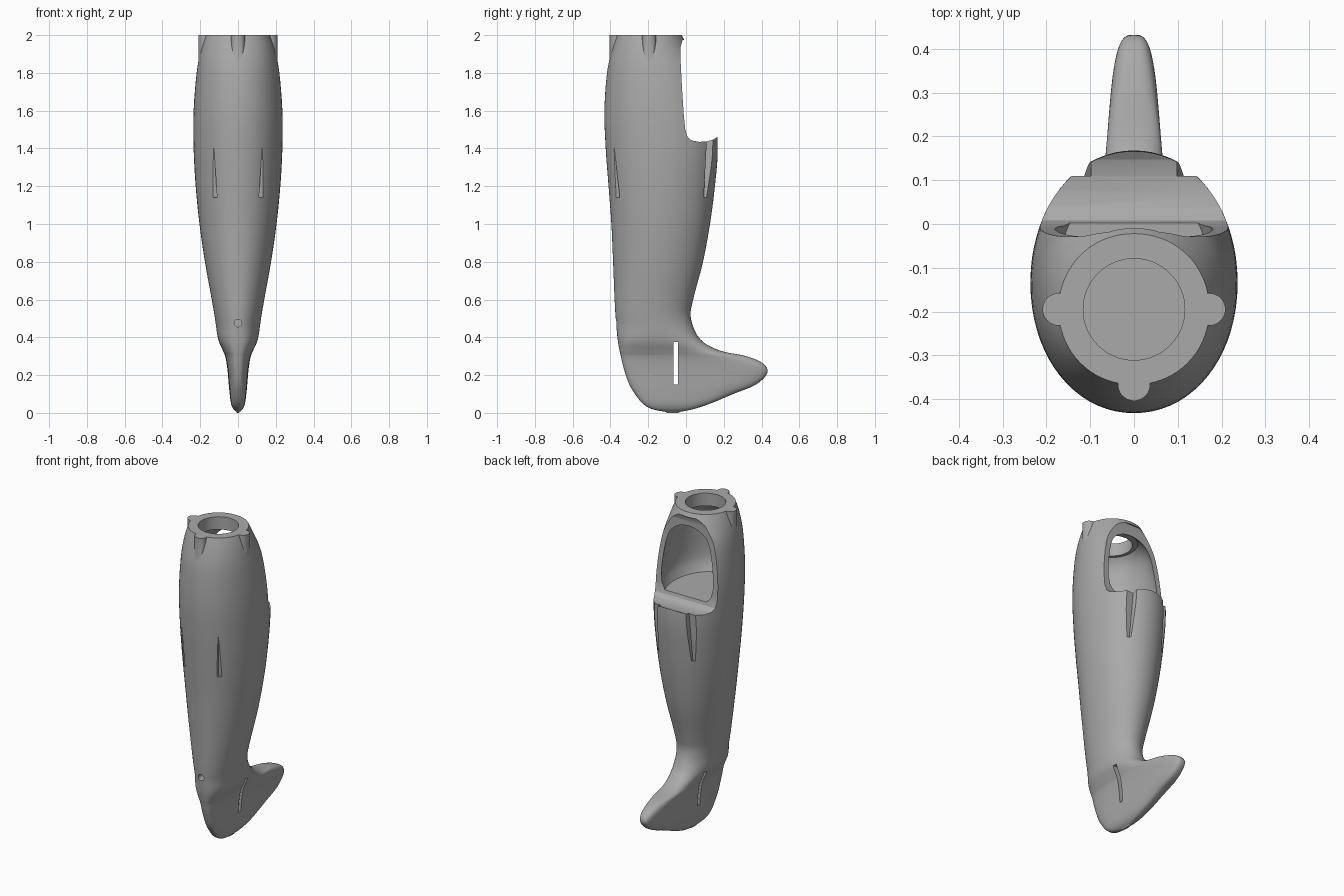
import bpy, bmesh, math
from math import sin, cos, pi, copysign

old = bpy.data.objects.get("Cube")
if old:
    bpy.data.objects.remove(old, do_unlink=True)

grey = bpy.data.materials.new("plain grey")
grey.use_nodes = True
colour = (0.4, 0.4, 0.4, 1)
grey.diffuse_color = colour
grey.node_tree.nodes["Principled BSDF"].inputs["Base Color"].default_value = colour


def loft(name, rings):
    """Closed solid skinned through rings of equal length."""
    bm = bmesh.new()
    loops = [[bm.verts.new(p) for p in ring] for ring in rings]
    n = len(loops[0])
    for a, b in zip(loops, loops[1:]):
        for i in range(n):
            j = (i + 1) % n
            bm.faces.new((a[i], a[j], b[j], b[i]))
    bm.faces.new(loops[0])
    bm.faces.new(loops[-1])
    bmesh.ops.recalc_face_normals(bm, faces=bm.faces)
    mesh = bpy.data.meshes.new(name)
    bm.to_mesh(mesh)
    bm.free()
    obj = bpy.data.objects.new(name, mesh)
    bpy.context.collection.objects.link(obj)
    mesh.materials.append(grey)
    return obj


def section(z, front, back, half, inset=0.0, count=72):
    """Oval cross-section, squarer towards the thin foot."""
    power = 2.05 + 1.2 * min(1, max(0, (0.45 - z) / 0.2))
    mid, depth, wide = (front + back) / 2, (back - front) / 2 - inset, half - inset
    ring = []
    for i in range(count):
        a = 2 * pi * i / count
        s, c = sin(a), cos(a)
        ring.append((wide * copysign(abs(s) ** (2 / power), s),
                     mid + depth * copysign(abs(c) ** (2 / power), c), z))
    return ring


def smooth_rows(rows, steps=5):
    """Catmull-Rom interpolation between stations."""
    out = []
    for k in range(len(rows) - 1):
        p, q, r, s = (rows[max(0, min(len(rows) - 1, k + d))] for d in (-1, 0, 1, 2))
        for i in range(steps):
            t = i / steps
            out.append([b + t / 2 * (c - a + t * (2*a - 5*b + 4*c - d + t * (3*(b - c) + d - a)))
                        for a, b, c, d in zip(p, q, r, s)])
    return out + [list(rows[-1])]


def rod(name, x, y, low, high, radius, count=40):
    return loft(name, [[(x + radius * cos(2 * pi * i / count), y + radius * sin(2 * pi * i / count), z)
                        for i in range(count)] for z in (low, high)])


def tapered_bar(name, low, high):
    """Square bar between two ends given as x, y, z, half size."""
    return loft(name, [[(x + sx * h, y + sy * h, z) for sx, sy in ((-1, -1), (1, -1), (1, 1), (-1, 1))]
                       for x, y, z, h in (low, high)])


def combine(target, tool, operation):
    mod = target.modifiers.new(tool.name, "BOOLEAN")
    mod.operation, mod.object, mod.solver = operation, tool, "EXACT"
    bpy.context.view_layer.objects.active = target
    bpy.ops.object.modifier_apply(modifier=mod.name)
    bpy.data.objects.remove(tool, do_unlink=True)


# Calf and foot: height, front y, back y, half width
stations = [
    (0.004, -0.10, -0.04, 0.006), (0.02, -0.18, 0.04, 0.024), (0.05, -0.23, 0.13, 0.037),
    (0.1, -0.27, 0.25, 0.044), (0.15, -0.30, 0.37, 0.049), (0.21, -0.322, 0.43, 0.054),
    (0.26, -0.336, 0.41, 0.06), (0.3, -0.345, 0.32, 0.068), (0.33, -0.352, 0.18, 0.08),
    (0.39, -0.362, 0.075, 0.105), (0.5, -0.372, 0.026, 0.122), (0.6, -0.378, 0.038, 0.139),
    (0.8, -0.386, 0.09, 0.175), (1, -0.395, 0.127, 0.204), (1.2, -0.41, 0.153, 0.224),
    (1.4, -0.425, 0.168, 0.235), (1.6, -0.432, 0.15, 0.235), (1.8, -0.418, 0.09, 0.219),
    (1.92, -0.392, 0.02, 0.197), (2, -0.367, -0.022, 0.172)]
rows = smooth_rows(stations)
rows[0][0] = 0
leg = loft("lower_leg", [section(*r) for r in rows])

# Locating lugs around the top socket
for x, y in ((-0.172, -0.195), (0.172, -0.195), (0, -0.367)):
    combine(leg, rod("lug", x, y, 1.84, 2, 0.037), "UNION")

# Rear access cut, swept across the width
profile = [(-0.018, 1.975), (-0.028, 1.94), (-0.028, 1.85), (-0.02, 1.7), (-0.012, 1.58),
           (-0.004, 1.5), (0.008, 1.46), (0.03, 1.442), (0.07, 1.435), (0.11, 1.437),
           (0.145, 1.447), (0.18, 1.47), (0.5, 1.6), (0.5, 1.975)]
combine(leg, loft("rear_cut", [[(x, y, z) for y, z in profile] for x in (-0.5, 0.5)]), "DIFFERENCE")

# Hollow behind the access opening
hollow = []
for r in rows:
    t = (r[0] - 1.7) / 0.23
    if abs(t) <= 1:
        hollow.append(section(*r, inset=0.03 + 0.04 * t ** 6))
combine(leg, loft("hollow", hollow), "DIFFERENCE")
combine(leg, rod("socket", 0, -0.195, 1.8, 2.1, 0.116, 64), "DIFFERENCE")

# Tapered grooves on the front and back
for side in (-1, 1):
    x = side * 0.125
    combine(leg, tapered_bar("back_groove", (x, 0.105, 1.14, 0.011), (x, 0.143, 1.5, 0.03)), "DIFFERENCE")
    combine(leg, tapered_bar("front_groove", (x, -0.365, 1.14, 0.014),
                             (side * 0.131, -0.383, 1.4, 0.004)), "DIFFERENCE")

# Slot through the foot and pin hole in the shin
slot = loft("foot_slot", [[(x, -0.055 + sy * 0.0125, z) for sy, z in
                           ((-1, 0.15), (1, 0.15), (1, 0.375), (-1, 0.375))] for x in (-0.4, 0.4)])
combine(leg, slot, "DIFFERENCE")
pin = rod("pin_hole", 0, 0, 0.27, 0.5, 0.02, 24)
for v in pin.data.vertices:
    x, y, z = v.co
    v.co = (x, -z, 0.475 + y)
combine(leg, pin, "DIFFERENCE")

# Shading
bpy.ops.object.select_all(action="DESELECT")
leg.select_set(True)
bpy.context.view_layer.objects.active = leg
bpy.ops.object.shade_smooth_by_angle(angle=math.radians(32))
